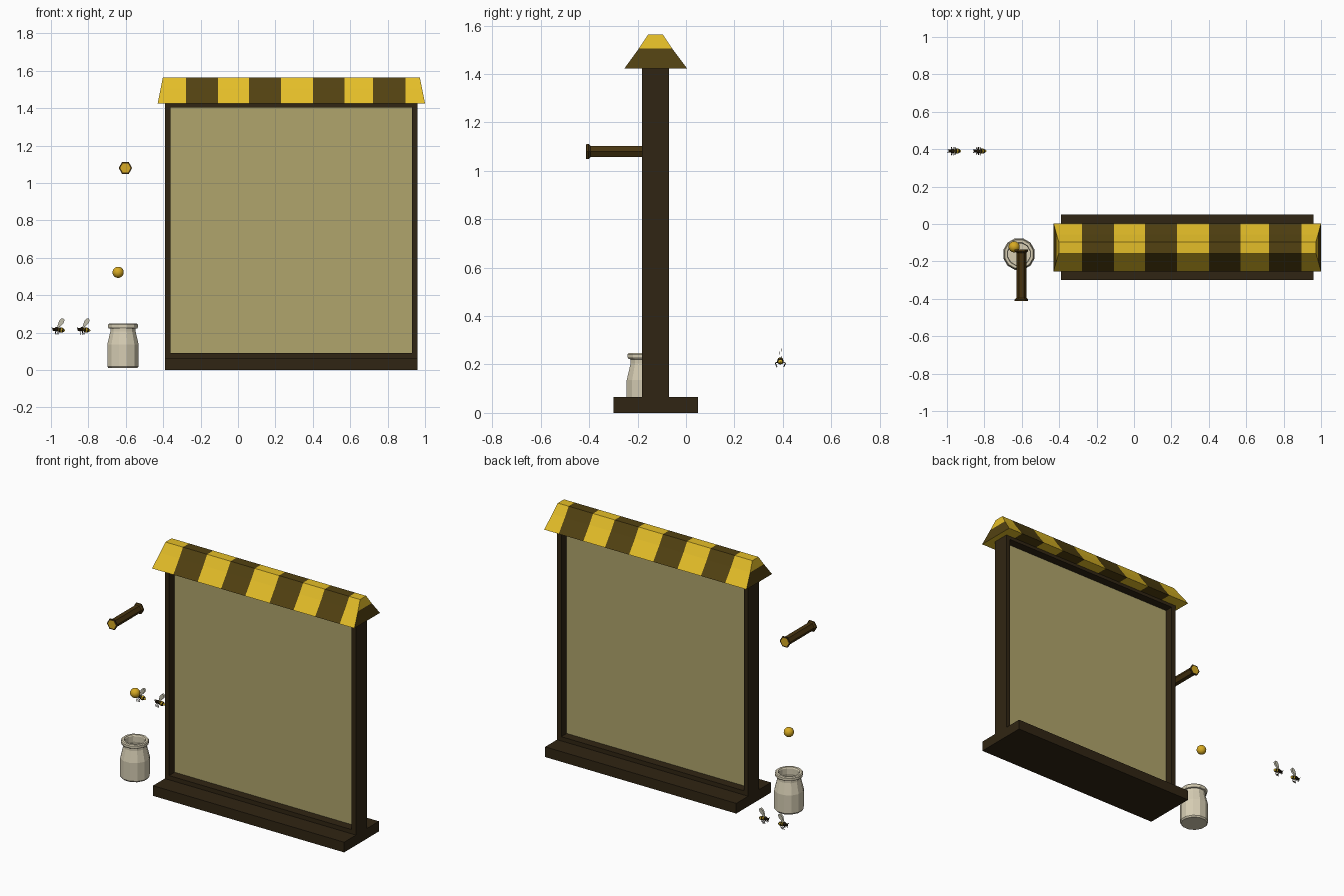
import bpy, bmesh, math
from mathutils import Vector, Matrix

if "Cube" in bpy.data.objects:
    bpy.data.objects.remove(bpy.data.objects["Cube"])


def material(name, rgb, alpha=1.0):
    m = bpy.data.materials.new(name)
    lin = [((c / 255 + 0.055) / 1.055) ** 2.4 if c > 10 else c / 255 / 12.92 for c in rgb]
    m.diffuse_color = (*lin, alpha)
    m.use_nodes = True
    m.node_tree.nodes["Principled BSDF"].inputs["Base Color"].default_value = m.diffuse_color
    return m


WOOD = material("dark wood", (48, 37, 19))
YELLOW = material("yellow", (228, 190, 40))
BROWN = material("stripe brown", (82, 65, 17))
GLASS = material("tinted glass", (176, 165, 108), 0.85)
LOG = material("log brown", (72, 52, 16))
HONEY = material("honey", (215, 170, 35))
CLAY = material("pale clay", (215, 206, 180))
WING = material("wing", (198, 194, 175))
BLACK = material("insect black", (40, 30, 14))


def finish(name, bm, mats, smooth=False):
    bmesh.ops.recalc_face_normals(bm, faces=bm.faces)
    me = bpy.data.meshes.new(name)
    bm.to_mesh(me)
    bm.free()
    for m in mats:
        me.materials.append(m)
    for p in me.polygons:
        p.use_smooth = smooth
    ob = bpy.data.objects.new(name, me)
    bpy.context.collection.objects.link(ob)
    return ob


def box(name, x, y, z, mat):
    bm = bmesh.new()
    bmesh.ops.create_cube(bm, size=1)
    for v in bm.verts:
        v.co = [a[0] + (c + 0.5) * (a[1] - a[0]) for c, a in zip(v.co, (x, y, z))]
    return finish(name, bm, [mat])


def lathe(bm, profile, sides, matrix, turn=0.0):
    # spins (radius, height) pairs about local z; ends are capped
    rings = []
    for r, h in profile:
        rings.append([bm.verts.new(matrix @ Vector((r * math.cos(turn + i * math.tau / sides),
                                                    r * math.sin(turn + i * math.tau / sides), h)))
                      for i in range(sides)])
    for k, (a, b) in enumerate(zip(rings, rings[1:])):
        for i in range(sides):
            j = (i + 1) % sides
            f = bm.faces.new((a[i], a[j], b[j], b[i]))
    return bm.faces.new(rings[0][::-1]), bm.faces.new(rings[-1])


# frame: foot, posts, rails and the glass sheet
box("base", (-0.39, 0.96), (-0.30, 0.05), (0, 0.065), WOOD)
box("left_post", (-0.39, -0.36), (-0.181, -0.07), (0.065, 1.43), WOOD)
box("right_post", (0.93, 0.96), (-0.181, -0.07), (0.065, 1.43), WOOD)
box("bottom_rail", (-0.36, 0.93), (-0.181, -0.07), (0.065, 0.092), WOOD)
box("top_rail", (-0.36, 0.93), (-0.181, -0.07), (1.403, 1.43), WOOD)
bm = bmesh.new()
bm.faces.new([bm.verts.new((x, -0.125, z)) for x, z in
              ((-0.36, 0.09), (0.93, 0.09), (0.93, 1.405), (-0.36, 1.405))])
finish("glass_sheet", bm, [GLASS])

# striped roof: a trapezoid section carried along the stripe edges
section = [(-0.254, 1.424), (-0.195, 1.505), (-0.157, 1.563),
           (-0.095, 1.563), (-0.057, 1.505), (0.004, 1.424)]
edges = [-0.43, -0.279, -0.108, 0.058, 0.229, 0.40, 0.57, 0.723, 0.896, 1.0]
bm = bmesh.new()
rings = []
for i, x in enumerate(edges):
    lean = {0: 0.2, len(edges) - 1: -0.2}.get(i, 0)
    rings.append([bm.verts.new((x + lean * (z - 1.424), y, z)) for y, z in section])
for i, (a, b) in enumerate(zip(rings, rings[1:])):
    for k in range(6):
        n = (k + 1) % 6
        bm.faces.new((a[k], a[n], b[n], b[k])).material_index = i % 2
for r in (rings[0], rings[-1]):
    bm.faces.new((r[0], r[1], r[4], r[5])).material_index = 1
    bm.faces.new((r[1], r[2], r[3], r[4])).material_index = 0
finish("striped_roof", bm, [YELLOW, BROWN])

# floating hexagonal log with collars and honey-coloured ends
bm = bmesh.new()
axis = Matrix.Translation((-0.602, -0.413, 1.08)) @ Matrix.Rotation(-math.pi / 2, 4, 'X')
ends = lathe(bm, [(0.028, 0), (0.036, 0.001), (0.036, 0.010), (0.027, 0.018),
                  (0.027, 0.259), (0.036, 0.267), (0.036, 0.276), (0.028, 0.277)], 6, axis)
for f in ends:
    f.material_index = 1
finish("hexagonal_log", bm, [LOG, HONEY])

# honey drop
bm = bmesh.new()
bmesh.ops.create_uvsphere(bm, u_segments=16, v_segments=10, radius=0.03,
                          matrix=Matrix.Translation((-0.641, -0.122, 0.522)))
finish("honey_drop", bm, [HONEY], True)

# open jar
bm = bmesh.new()
lathe(bm, [(0.080, 0.010), (0.087, 0.019), (0.087, 0.135), (0.070, 0.205), (0.070, 0.221),
           (0.079, 0.223), (0.083, 0.230), (0.083, 0.242), (0.078, 0.248), (0.064, 0.248),
           (0.060, 0.240), (0.060, 0.205), (0.076, 0.135), (0.076, 0.03)],
      12, Matrix.Translation((-0.615, -0.161, 0)), math.pi / 12)
finish("jar", bm, [CLAY])


def bee(name, x, y, z):
    at = Matrix.Translation((x, y, z))

    # abdomen with bands, pointing backwards and slightly down
    bm = bmesh.new()
    tail = at @ Matrix.Translation((-0.002, 0, 0)) @ Matrix.Rotation(math.radians(100), 4, 'Y')
    lathe(bm, [(0.006, -0.004), (0.012, 0.002), (0.014, 0.011), (0.013, 0.019),
               (0.009, 0.027), (0.002, 0.035)], 8, tail)
    for f in bm.faces:
        d = (tail.inverted() @ f.calc_center_median()).z
        f.material_index = 1 if 0.005 < d < 0.012 or 0.021 < d < 0.027 else 0
    finish(name + "_abdomen", bm, [YELLOW, BLACK])

    # head and thorax
    bm = bmesh.new()
    for dx, dz, r in ((-0.012, 0.002, 0.012), (-0.027, 0.0, 0.009)):
        bmesh.ops.create_uvsphere(bm, u_segments=8, v_segments=6, radius=r,
                                  matrix=at @ Matrix.Translation((dx, 0, dz)))
    # legs and feelers, as thin bent sticks
    sticks = []
    for s in (-1, 1):
        for dx in (-0.018, -0.009, 0.0):
            knee = (dx, s * 0.021, -0.010)
            sticks += [((dx, s * 0.006, -0.004), knee), (knee, (dx - 0.002, s * 0.014, -0.027))]
        sticks.append(((-0.030, s * 0.004, 0.005), (-0.039, s * 0.008, 0.010)))
    for a, b in sticks:
        a, b = Vector(a), Vector(b)
        m = at @ Matrix.Translation(a) @ (b - a).to_track_quat('Z', 'Y').to_matrix().to_4x4()
        lathe(bm, [(0.0022, 0), (0.0018, (b - a).length)], 4, m)
    finish(name + "_head_and_legs", bm, [BLACK])

    # raised leaf-shaped wings
    bm = bmesh.new()
    leaf = [(0, 0), (0.015, 0.009), (0.040, 0.014), (0.057, 0.010), (0.062, 0),
            (0.055, -0.009), (0.038, -0.012), (0.015, -0.006)]
    ang = math.radians(57)
    for s in (-1, 1):
        vs = [bm.verts.new(at @ Vector((-0.010 + u * math.cos(ang) + w * math.sin(ang),
                                        s * (0.003 + 0.06 * u),
                                        0.008 + u * math.sin(ang) - w * math.cos(ang))))
              for u, w in leaf]
        bm.faces.new(vs)
    finish(name + "_wings", bm, [WING])


bee("left_bee", -0.957, 0.39, 0.216)
bee("right_bee", -0.822, 0.39, 0.216)
